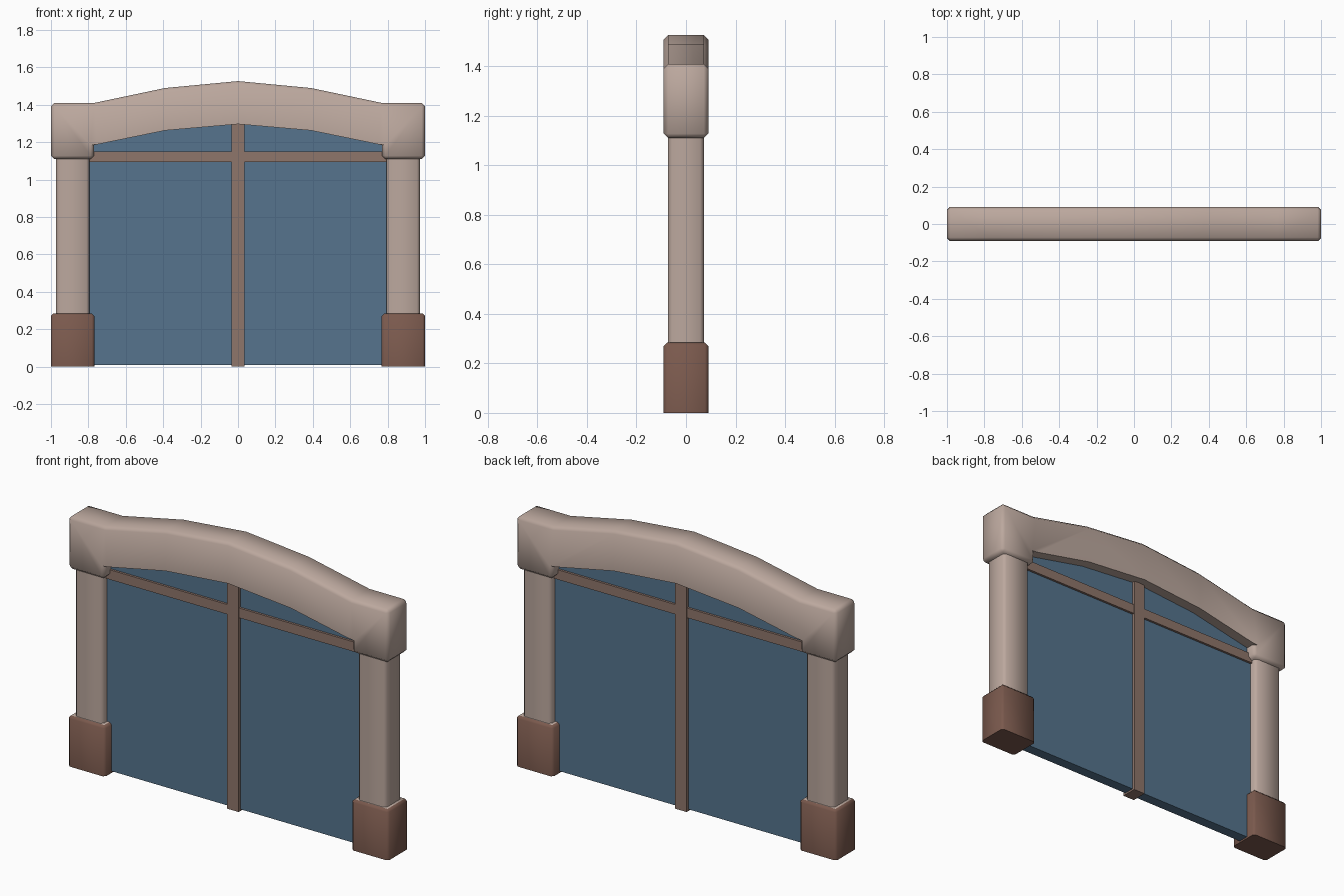
import bpy, bmesh, math
from mathutils import Vector

if "Cube" in bpy.data.objects:
    bpy.data.objects.remove(bpy.data.objects["Cube"])


def material(name, r, g, b):
    m = bpy.data.materials.new(name)
    m.diffuse_color = (r, g, b, 1)
    m.use_nodes = True
    m.node_tree.nodes["Principled BSDF"].inputs["Base Color"].default_value = m.diffuse_color
    return m


STONE = material("pale stone", 0.50, 0.39, 0.34)
BASE = material("brown base", 0.195, 0.100, 0.074)
FRAME = material("frame brown", 0.275, 0.18, 0.145)
GLASS = material("blue glass", 0.092, 0.175, 0.27)


def finish(bm, name, mats, smooth=None):
    bmesh.ops.recalc_face_normals(bm, faces=bm.faces)
    me = bpy.data.meshes.new(name)
    bm.to_mesh(me)
    bm.free()
    ob = bpy.data.objects.new(name, me)
    bpy.context.collection.objects.link(ob)
    for m in mats:
        me.materials.append(m)
    if smooth:
        bpy.ops.object.select_all(action='DESELECT')
        ob.select_set(True)
        bpy.context.view_layer.objects.active = ob
        bpy.ops.object.shade_smooth_by_angle(angle=math.radians(smooth))
    return ob


def bevel(bm, edges, width):
    bmesh.ops.bevel(bm, geom=edges, offset=width, segments=1, profile=0.5,
                    affect='EDGES', clamp_overlap=True)


def box(x0, x1, hy, z0, z1):
    bm = bmesh.new()
    bmesh.ops.create_cube(bm, size=1)
    for v in bm.verts:
        v.co = Vector(((x0 + x1) / 2 + v.co.x * (x1 - x0), v.co.y * 2 * hy,
                       (z0 + z1) / 2 + v.co.z * (z1 - z0)))
    return bm


def slab(polys, hy):
    """Extrude joined xz polygons through the depth."""
    bm = bmesh.new()
    for p in polys:
        bm.faces.new([bm.verts.new((x, -hy, z)) for x, z in p])
    bmesh.ops.remove_doubles(bm, verts=bm.verts, dist=1e-4)
    r = bmesh.ops.extrude_face_region(bm, geom=bm.faces[:], use_keep_orig=True)
    for g in r["geom"]:
        if isinstance(g, bmesh.types.BMVert):
            g.co.y = hy
    bmesh.ops.recalc_face_normals(bm, faces=bm.faces)
    return bm


# Arched lintel with dropped end blocks: x, underside, top
arch = [(-0.77, 1.185, 1.41), (-0.39, 1.263, 1.49), (0, 1.297, 1.527),
        (0.39, 1.263, 1.49), (0.77, 1.185, 1.41)]
polys = [[(a[0], a[1]), (b[0], b[1]), (b[0], b[2]), (a[0], a[2])]
         for a, b in zip(arch, arch[1:])]
for s in (-1, 1):
    polys.append([(s, 1.11), (s * 0.77, 1.11), (s * 0.77, 1.185),
                  (s * 0.77, 1.41), (s, 1.41)])
bm = slab(polys, 0.09)
edges = []
for e in bm.edges:
    under_arch = all(abs(v.co.x) < 0.78 and 1.15 < v.co.z < 1.35 for v in e.verts)
    if e.calc_face_angle_signed(0) > math.radians(60) and not under_arch:
        edges.append(e)
bevel(bm, edges, 0.018)
finish(bm, "arched_lintel", [STONE], 50)

# Pillars and their bases on both sides
for side, s in (("left", -1), ("right", 1)):
    xs = sorted((s * 0.795, s * 0.972))
    bm = box(*xs, 0.072, 0.25, 1.15)
    bevel(bm, [e for e in bm.edges
               if abs(e.verts[0].co.z - e.verts[1].co.z) > 0.1], 0.015)
    finish(bm, side + "_pillar", [STONE], 50)

    xs = sorted((s * 0.768, s * 1.0))
    bm = box(*xs, 0.09, 0, 0.284)
    bevel(bm, [e for e in bm.edges
               if max(v.co.z for v in e.verts) > 0.1], 0.013)
    for f in bm.faces:
        f.material_index = 1 if f.normal.z > 0.9 else 0
    finish(bm, side + "_base", [BASE, STONE], 50)

# Glass pane following the underside of the arch
outline = [(-0.81, 0.01), (0.81, 0.01)]
outline += [(0.81, 1.2)] + [(x, z + 0.02) for x, z, t in reversed(arch)] + [(-0.81, 1.2)]
finish(slab([outline], 0.03), "glass_pane", [GLASS])

# Window bars
finish(box(-0.036, 0.036, 0.045, 0, 1.31), "centre_bar", [FRAME])
finish(box(-0.81, 0.81, 0.043, 1.095, 1.15), "cross_bar", [FRAME])
